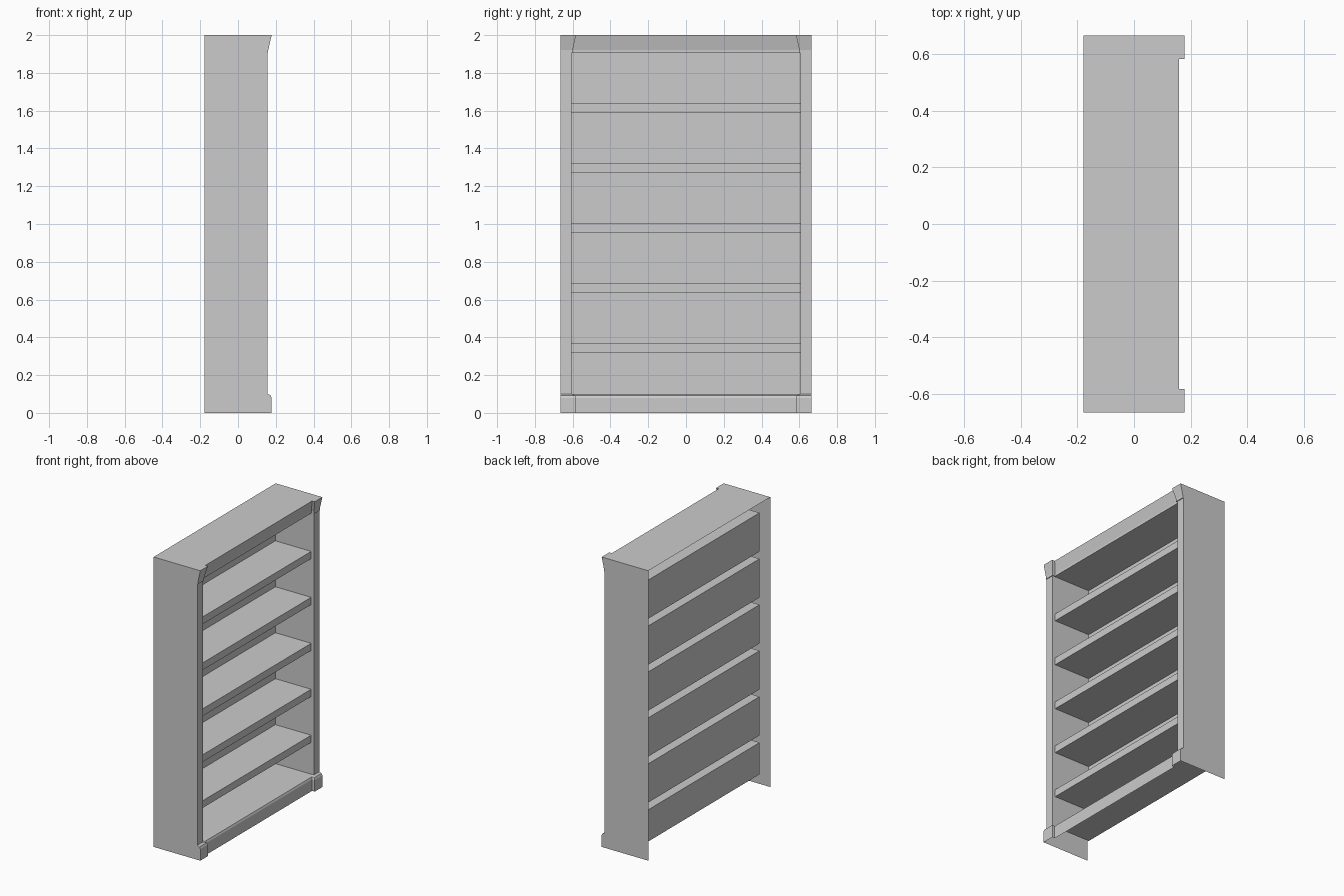
import bpy, bmesh

if "Cube" in bpy.data.objects:
    bpy.data.objects.remove(bpy.data.objects["Cube"])

BACK, OUT_Y, IN_Y, TOP = -0.178, 0.665, 0.605, 2.0
POST_X, SHELF_X, INNER_BACK = 0.155, 0.135, -0.138
FLOOR, CEIL, PITCH, THICK = 0.10, 1.904, 0.317, 0.05

# moulding profiles: (projection, height)
BASE = [(0.023, 0), (0.023, 0.08), (0.017, 0.093), (0.002, FLOOR), (0, FLOOR)]
POST = [(0, FLOOR), (0, CEIL)]
CROWN = [(0, CEIL), (0.005, CEIL), (0.005, 1.92), (0.023, TOP)]


def make(name, faces):
    bm = bmesh.new()
    for f in faces:
        bm.faces.new([bm.verts.new(p) for p in f])
    bmesh.ops.remove_doubles(bm, verts=bm.verts, dist=1e-5)
    me = bpy.data.meshes.new(name)
    bm.to_mesh(me)
    bm.free()
    ob = bpy.data.objects.new(name, me)
    bpy.context.collection.objects.link(ob)
    return ob


def plan(d):
    """Front outline in plan, from -y to +y, pushed out by d."""
    half = [(POST_X + d, OUT_Y), (POST_X + d, IN_Y - d), (SHELF_X + d, IN_Y - d)]
    return [(x, -y) for x, y in half] + half[::-1]


def sweep(name, profile, skip=()):
    rows = [[(x, y, z) for x, y in plan(d)] for d, z in profile]
    faces = []
    for a, b in zip(rows, rows[1:]):
        for j in range(5):
            if j not in skip:
                faces.append([a[j], a[j + 1], b[j + 1], b[j]])
    return make(name, faces)


# front frame: plinth, two posts, crown
sweep("plinth_moulding", BASE)
sweep("front_posts", POST, skip=(2,))
sweep("crown_moulding", CROWN)

# outer side walls following the moulding profile, and the top
edge = [(POST_X + d, z) for d, z in BASE + CROWN]
outline = [(BACK, 0)] + edge + [(BACK, TOP)]
for side, s in (("left", -1), ("right", 1)):
    pts = [(x, s * OUT_Y, z) for x, z in outline]
    make("side_wall_" + side, [pts if s < 0 else pts[::-1]])
make("top_panel", [[(BACK, -OUT_Y, TOP)] + [(x, y, TOP) for x, y in plan(0.023)]
                   + [(BACK, OUT_Y, TOP)]])

# open-fronted compartments, hollow shelf boards between them
bottoms = [FLOOR] + [0.369 + PITCH * i for i in range(5)]
tops = [0.319 + PITCH * i for i in range(5)] + [CEIL]
for i, (lo, hi) in enumerate(zip(bottoms, tops)):
    b, f, y = INNER_BACK, SHELF_X, IN_Y
    make(f"compartment_{i + 1}", [
        [(b, -y, lo), (f, -y, lo), (f, y, lo), (b, y, lo)],
        [(b, y, hi), (f, y, hi), (f, -y, hi), (b, -y, hi)],
        [(b, -y, lo), (b, y, lo), (b, y, hi), (b, -y, hi)],
        [(f, -y, lo), (b, -y, lo), (b, -y, hi), (f, -y, hi)],
        [(b, y, lo), (f, y, lo), (f, y, hi), (b, y, hi)]])
    # shelf front edge
    if i < 5:
        make(f"shelf_edge_{i + 1}", [[(f, -y, hi), (f, y, hi),
                                      (f, y, hi + THICK), (f, -y, hi + THICK)]])
